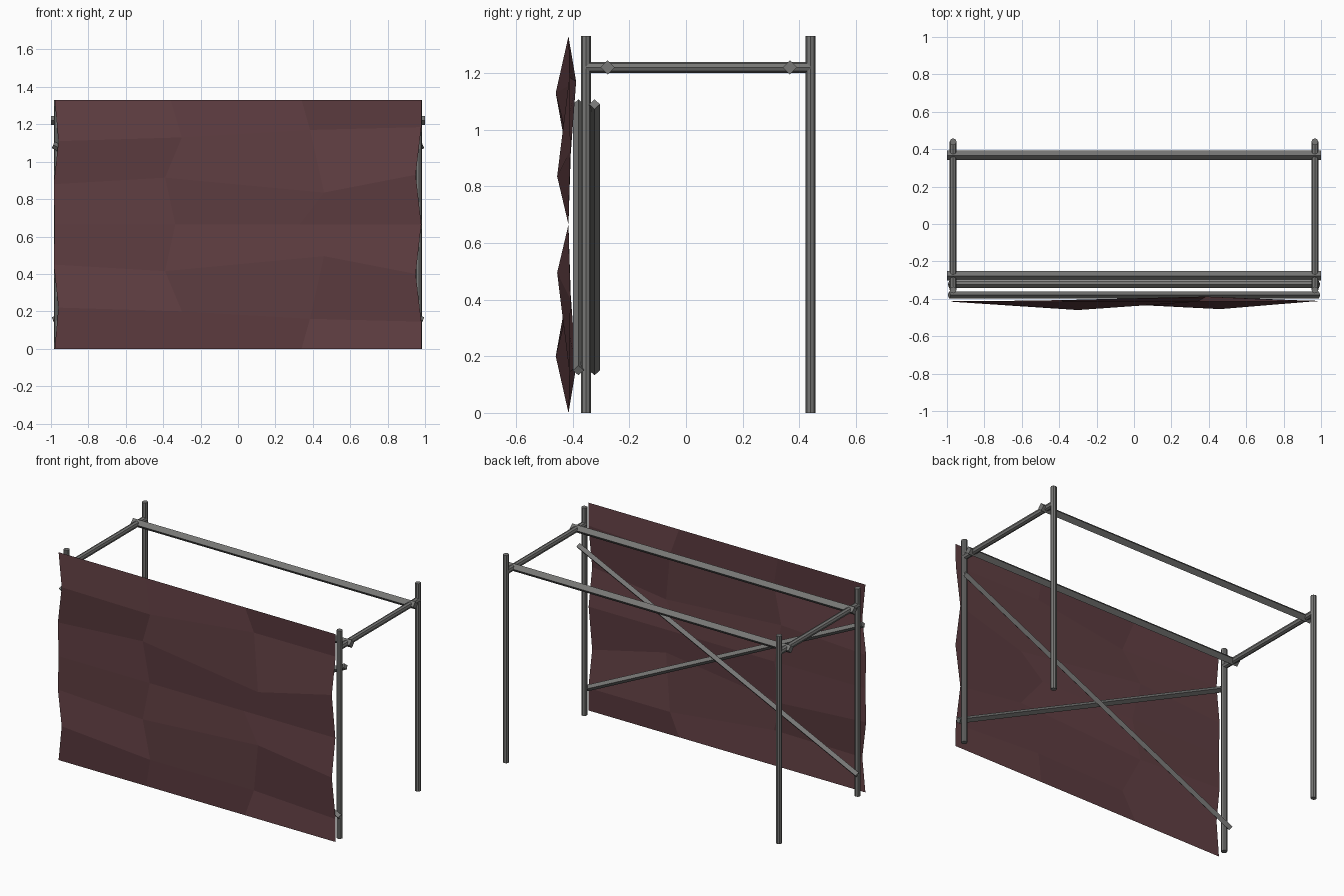
import bpy
import bmesh
from mathutils import Vector

cube = bpy.data.objects.get("Cube")
if cube:
    bpy.data.objects.remove(cube, do_unlink=True)


def material(name, rgb):
    mat = bpy.data.materials.new(name)
    mat.use_nodes = True
    mat.diffuse_color = (*rgb, 1)
    mat.node_tree.nodes["Principled BSDF"].inputs["Base Color"].default_value = (*rgb, 1)
    return mat


METAL = material("grey metal", (0.185, 0.185, 0.18))
CLOTH = material("dark red cloth", (0.115, 0.048, 0.054))


def add_object(name, bm, mat):
    mesh = bpy.data.meshes.new(name)
    bm.to_mesh(mesh)
    bm.free()
    mesh.materials.append(mat)
    obj = bpy.data.objects.new(name, mesh)
    bpy.context.scene.collection.objects.link(obj)
    return obj


def bar(name, start, end, radius, sides):
    """Straight pole between two points."""
    start, end = Vector(start), Vector(end)
    bm = bmesh.new()
    bmesh.ops.create_cone(bm, cap_ends=True, segments=sides, radius1=radius,
                          radius2=radius, depth=(end - start).length)
    obj = add_object(name, bm, METAL)
    obj.location = (start + end) / 2
    obj.rotation_mode = 'QUATERNION'
    obj.rotation_quaternion = (end - start).to_track_quat('Z', 'Y')
    return obj


HEIGHT, POST_X, FRONT, BACK, RAIL_Z = 1.33, 0.967, -0.353, 0.44, 1.22

# Posts and the side rails joining them
for side, sx in (("left", 1), ("right", -1)):
    x = sx * POST_X
    for end, y in (("front", FRONT), ("back", BACK)):
        bar(f"{end}_{side}_post", (x, y, 0), (x, y, HEIGHT), 0.018, 8)
    bar(f"{side}_rail", (x, FRONT, RAIL_Z), (x, BACK, RAIL_Z), 0.019, 8)

# Long rails, square stock on edge
for end, y in (("front", -0.277), ("back", 0.367)):
    bar(f"{end}_long_rail", (-1, y, RAIL_Z), (1, y, RAIL_Z), 0.025, 4)

# Crossed braces on either side of the front posts
bar("outer_brace", (-0.988, -0.38, 1.09), (0.988, -0.38, 0.15), 0.019, 4)
bar("inner_brace", (-0.988, -0.323, 0.15), (0.988, -0.323, 1.09), 0.019, 4)

# Hanging cloth: upper half of the folds, mirrored about mid height
half = HEIGHT / 2
rows = [
    [(-.98, -.415, 1.33), (-.36, -.415, 1.33), (.34, -.415, 1.33), (.98, -.415, 1.33)],
    [(-.96, -.412, 1.11), (-.30, -.46, 1.13), (.385, -.388, 1.17), (.98, -.412, 1.185)],
    [(-.985, -.415, .88), (-.39, -.407, .915), (.46, -.455, .835), (.95, -.408, .93)],
    [(-.98, -.415, half), (-.335, -.415, half), (.33, -.415, half), (.98, -.415, half)],
]
bm = bmesh.new()
grid = [[bm.verts.new((x, y, z - half)) for x, y, z in row] for row in rows]
for upper, lower in zip(grid, grid[1:]):
    for c in range(3):
        bm.faces.new((lower[c], lower[c + 1], upper[c + 1], upper[c]))
cloth = add_object("hanging_cloth", bm, CLOTH)
cloth.location.z = half
mirror = cloth.modifiers.new("mirror", 'MIRROR')
mirror.use_axis = (False, False, True)
